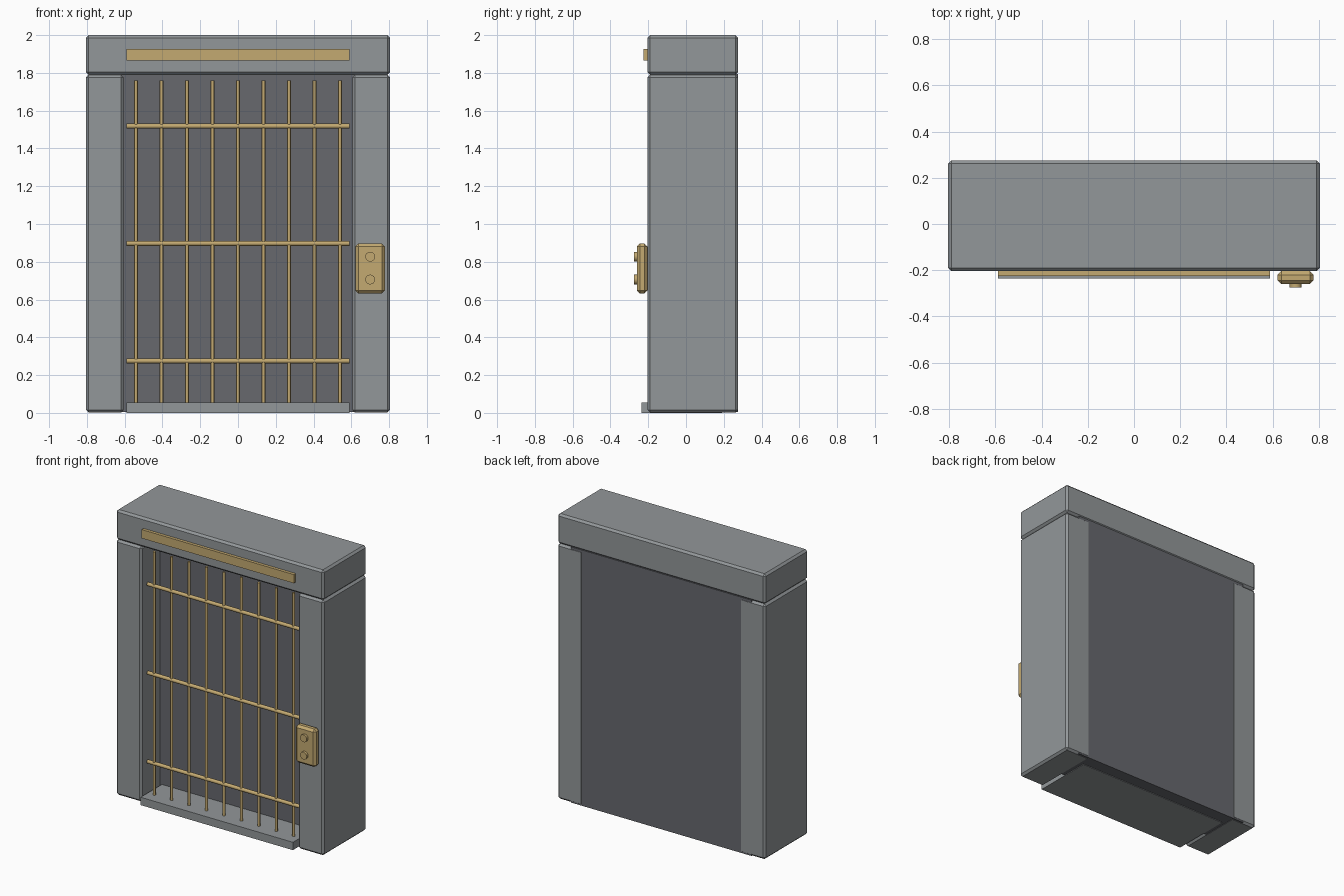
import bpy
import math

default = bpy.data.objects.get("Cube")
if default:
    bpy.data.objects.remove(default, do_unlink=True)


def material(name, rgb):
    m = bpy.data.materials.new(name)
    m.use_nodes = True
    color = (*rgb, 1)
    m.diffuse_color = color
    bsdf = m.node_tree.nodes["Principled BSDF"]
    bsdf.inputs["Base Color"].default_value = color
    bsdf.inputs["Roughness"].default_value = 0.6
    return m


STONE = material("grey stone", (0.29, 0.31, 0.32))
PANEL = material("dark grey panel", (0.135, 0.14, 0.155))
BRASS = material("brass", (0.55, 0.40, 0.165))


def box(name, xs, ys, zs, mat, bevel=0):
    """Box spanning three ranges, with an optional chamfer."""
    bpy.ops.mesh.primitive_cube_add(size=1)
    ob = bpy.context.object
    ob.name = name
    spans = (xs, ys, zs)
    for v in ob.data.vertices:
        v.co = [(a + b) / 2 + c * (b - a) for (a, b), c in zip(spans, v.co)]
    if bevel:
        mod = ob.modifiers.new("chamfer", "BEVEL")
        mod.width = bevel
        mod.segments = 1
    ob.data.materials.append(mat)
    return ob


def rod(name, center, length, radius, mat, rotation=(0, 0, 0), sides=12):
    """Round bar, upright unless rotated."""
    bpy.ops.mesh.primitive_cylinder_add(vertices=sides, radius=radius, depth=length,
                                        location=center, rotation=rotation)
    ob = bpy.context.object
    ob.name = name
    ob.data.materials.append(mat)
    bpy.ops.object.shade_smooth_by_angle(angle=math.radians(40))
    return ob


FRONT, BACK = -0.204, 0.276
GATE_Y = -0.155

# Stone frame
for side, sign in (("left", 1), ("right", -1)):
    box(f"{side}_pillar", sorted((sign * 0.605, sign * 0.805)), (FRONT, BACK),
        (0.002, 1.79), STONE, 0.014)
box("lintel", (-0.805, 0.805), (FRONT, BACK), (1.79, 2), STONE, 0.014)
box("sill", (-0.59, 0.59), (-0.235, 0.19), (0, 0.055), STONE)

# Dark slab closing the opening
box("back_panel", (-0.7, 0.7), (0, BACK - 0.001), (0.004, 1.795), PANEL)

# Gate bars
for i in range(9):
    rod(f"upright_bar_{i + 1}", ((i - 4) * 0.135, GATE_Y, 0.905), 1.71, 0.0095, BRASS)
for name, z in (("lower", 0.275), ("middle", 0.897), ("upper", 1.518)):
    rod(f"{name}_cross_bar", (0, GATE_Y, z), 1.18, 0.013, BRASS, (0, math.pi / 2, 0))

# Strip on the lintel
box("lintel_strip", (-0.59, 0.59), (-0.225, FRONT + 0.01), (1.865, 1.926), BRASS)

# Call plate with two buttons
box("call_plate", (0.622, 0.778), (-0.26, FRONT), (0.632, 0.897), BRASS, 0.016)
for name, z in (("lower", 0.706), ("upper", 0.827)):
    rod(f"{name}_button", (0.7, -0.265, z), 0.022, 0.026, BRASS, (math.pi / 2, 0, 0), 16)
